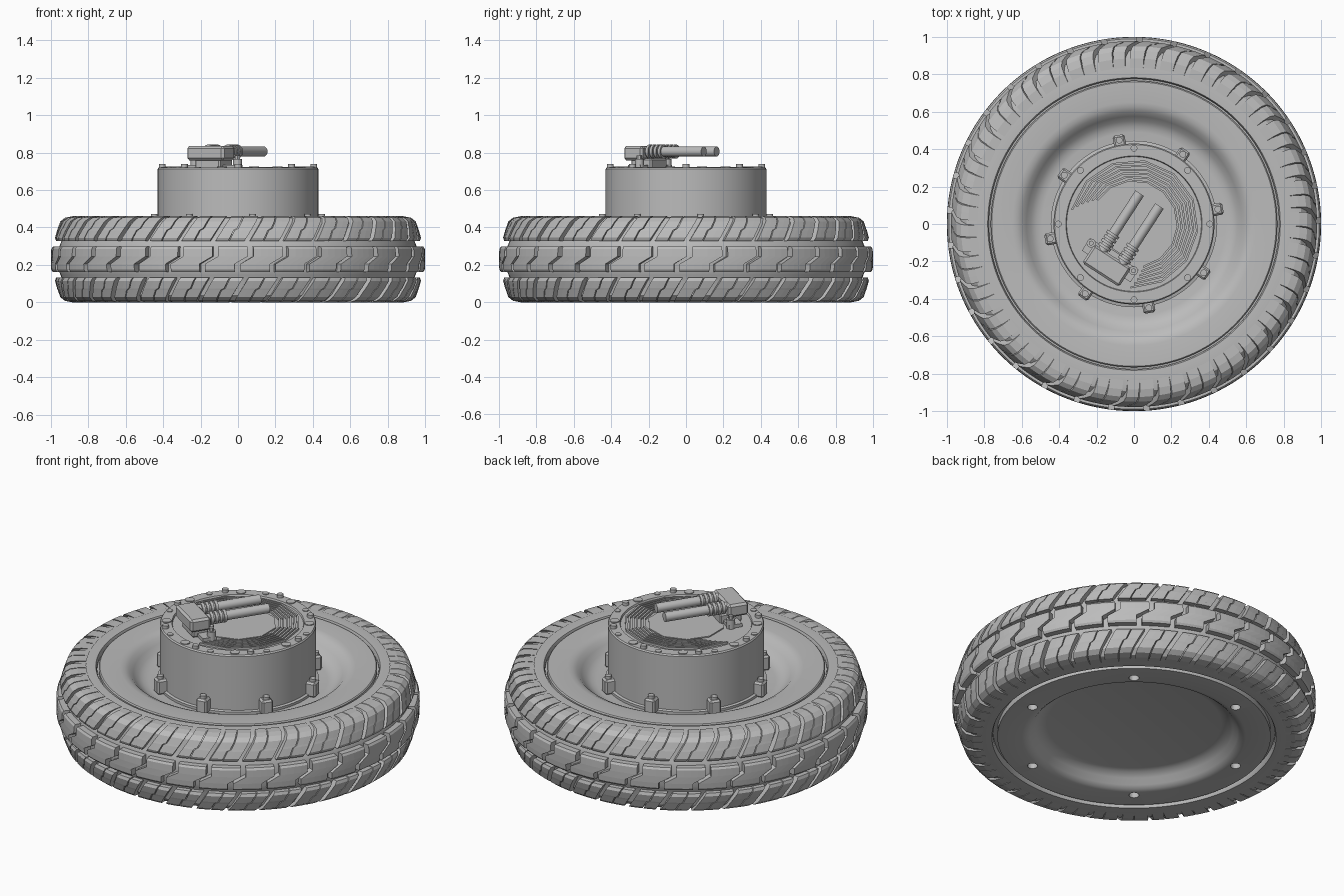
import bpy, bmesh
from math import sin, cos, tau, radians
from mathutils import Matrix, Vector

if "Cube" in bpy.data.objects:
    bpy.data.objects.remove(bpy.data.objects["Cube"])

grey = bpy.data.materials.new("plain grey")
grey.use_nodes = True
grey.diffuse_color = (0.5, 0.5, 0.5, 1)
grey.node_tree.nodes["Principled BSDF"].inputs["Base Color"].default_value = (0.5, 0.5, 0.5, 1)


def finish(name, bm, smooth=True):
    bmesh.ops.recalc_face_normals(bm, faces=bm.faces)
    mesh = bpy.data.meshes.new(name)
    bm.to_mesh(mesh)
    bm.free()
    mesh.materials.append(grey)
    ob = bpy.data.objects.new(name, mesh)
    bpy.context.collection.objects.link(ob)
    bpy.ops.object.select_all(action="DESELECT")
    ob.select_set(True)
    bpy.context.view_layer.objects.active = ob
    if smooth:
        bpy.ops.object.shade_smooth_by_angle(angle=radians(32))
    return ob


def lathe(name, profile, steps=128, closed=False):
    bm = bmesh.new()
    pts = profile + profile[:1] if closed else profile
    verts = [bm.verts.new((r, 0, z)) for r, z in pts]
    edges = [bm.edges.new(pair) for pair in zip(verts, verts[1:])]
    bmesh.ops.spin(bm, geom=verts + edges, cent=(0, 0, 0), axis=(0, 0, 1),
                   angle=tau, steps=steps, use_merge=True)
    bmesh.ops.remove_doubles(bm, verts=bm.verts, dist=1e-5)
    return finish(name, bm)


def loft(bm, rows, depth, n, turn=0, flip=False):
    """Curved block; each row is (outer radius, z, start angle, end angle)."""
    rings = []
    for r, z, a, b in rows:
        arc = [a + (b - a) * i / n for i in range(n + 1)]
        loop = [(r, t) for t in arc] + [(r - depth, t) for t in reversed(arc)]
        ring = []
        for rad, t in loop:
            t, h = (-t, 0.46 - z) if flip else (t, z)
            ring.append(bm.verts.new((rad * cos(t + turn), rad * sin(t + turn), h)))
        rings.append(ring)
    for low, high in zip(rings, rings[1:]):
        for i in range(len(low)):
            j = (i + 1) % len(low)
            bm.faces.new((low[i], low[j], high[j], high[i]))
    # end caps as quads between outer and inner arcs
    for ring in (rings[0], rings[-1]):
        for i in range(n):
            bm.faces.new((ring[i], ring[i + 1], ring[-2 - i], ring[-1 - i]))


def cylinder(bm, start, end, r, seg=20):
    a, b = Vector(start), Vector(end)
    rot = (b - a).to_track_quat("Z", "Y").to_matrix().to_4x4()
    bmesh.ops.create_cone(bm, cap_ends=True, segments=seg, radius1=r, radius2=r,
                          depth=(b - a).length, matrix=Matrix.Translation((a + b) / 2) @ rot)


def box(bm, centre, size, angle, bevel=0.0):
    m = Matrix.Translation(centre) @ Matrix.Rotation(angle, 4, "Z") @ Matrix.Diagonal((*size, 1))
    verts = bmesh.ops.create_cube(bm, size=1, matrix=m)["verts"]
    if bevel:
        edges = list({e for v in verts for e in v.link_edges})
        bmesh.ops.bevel(bm, geom=edges, offset=bevel, segments=1, affect="EDGES")


def polar(r, degrees, z):
    t = radians(degrees)
    return (r * cos(t), r * sin(t), z)


# Tyre carcass, symmetric about its mid plane
half = [(0.775, 0.44), (0.782, 0.455), (0.86, 0.457), (0.895, 0.45),
        (0.925, 0.42), (0.94, 0.34), (0.948, 0.315), (0.958, 0.29)]
lathe("tyre", half + [(r, 0.46 - z) for r, z in reversed(half)], closed=True)

# Tread: two-piece slanted shoulder lugs and stepped centre lugs
PITCH = tau / 33
shoulder = [(0.972, 0.328, 0), (0.978, 0.345, 0.01), (0.967, 0.385, 0.03),
            (0.963, 0.395, 0.05), (0.95, 0.432, 0.07), (0.925, 0.452, 0.08), (0.885, 0.46, 0.085)]
bm = bmesh.new()
for k in range(33):
    for flip in (False, True):
        for left, right in ((0.018, 0.088), (0.094, PITCH - 0.012)):
            rows = []
            for i, (r, z, slant) in enumerate(shoulder):
                plain = 0.085 * (z - 0.328) / 0.132
                lo = left + (plain if left < 0.05 else slant)
                hi = right + (slant if left < 0.05 else plain)
                rows.append((r, z, lo, hi))
            loft(bm, rows, 0.05, 2, k * PITCH, flip)
finish("shoulder_tread", bm, False)

bm = bmesh.new()
for k in range(33):
    rows = [(r, z, s, s + PITCH - 0.03) for r, z, s in
            ((0.99, 0.163, -0.035), (0.998, 0.175, -0.035), (1.0, 0.205, -0.035),
             (1.0, 0.245, 0.035), (0.998, 0.285, 0.035), (0.99, 0.297, 0.035))]
    loft(bm, rows, 0.05, 4, k * PITCH)
finish("centre_tread", bm, False)

# Wheel disc dished on both sides, with six holes underneath
rim = lathe("wheel_disc", [
    (0, 0.09), (0.48, 0.09), (0.515, 0.083), (0.545, 0.06), (0.57, 0.03), (0.59, 0.014),
    (0.615, 0.008), (0.752, 0.008), (0.752, 0.04), (0.785, 0.04), (0.785, 0.43),
    (0.766, 0.43), (0.766, 0.45), (0.76, 0.456), (0.65, 0.456), (0.625, 0.452), (0.6, 0.44),
    (0.575, 0.415), (0.55, 0.388), (0.52, 0.372), (0.49, 0.367), (0, 0.367)])
bm = bmesh.new()
for k in range(6):
    cylinder(bm, polar(0.645, 50 + 60 * k, -0.05), polar(0.645, 50 + 60 * k, 0.07), 0.028, 24)
cutter = finish("hole_cutter", bm, False)
cutter.hide_render = True
cut = rim.modifiers.new("holes", "BOOLEAN")
cut.operation, cut.object, cut.solver = "DIFFERENCE", cutter, "EXACT"
bpy.context.view_layer.objects.active = rim
bpy.ops.object.modifier_apply(modifier="holes")
bpy.data.objects.remove(cutter)

# Motor housing with a shallow recess in its lid
lathe("motor_housing", [(0, 0.36), (0.445, 0.36), (0.445, 0.382), (0.43, 0.386), (0.43, 0.712),
                        (0.424, 0.72), (0.364, 0.72), (0.36, 0.71), (0, 0.71)], 96)

# Mounting tabs around the foot of the housing
bm = bmesh.new()
for k in range(8):
    a = 10 + 45 * k
    box(bm, polar(0.445, a, 0.41), (0.075, 0.065, 0.09), radians(a), 0.01)
    cylinder(bm, polar(0.455, a, 0.44), polar(0.455, a, 0.472), 0.018)
finish("mounting_tabs", bm)

# Lid bolts: raised heads, wide flat caps and small flat caps
bm = bmesh.new()
for k in range(8):
    for offset, r, ring, top in ((0, 0.018, 0.405, 0.738), (13, 0.018, 0.405, 0.724),
                                 (32.5, 0.026, 0.393, 0.725)):
        a = offset + 45 * k
        cylinder(bm, polar(ring, a, 0.7), polar(ring, a, top), r)
finish("lid_bolts", bm)

# Faceted cooling ribs and central plate on the lid
bm = bmesh.new()
for k in range(6):
    r = 0.345 - 0.021 * k
    start, end = radians(-93 + 3 * k), radians(167 - 4 * k)
    loft(bm, [(r, 0.705, start, end), (r, 0.722, start, end)], 0.011, 9)
finish("cooling_ribs", bm, False)
bm = bmesh.new()
cylinder(bm, (0, 0, 0.7), (0, 0, 0.717), 0.215, 10)
finish("centre_plate", bm, False)

# Cable connector, aligned along the cable direction
ANGLE = radians(57)
along = Vector((cos(ANGLE), sin(ANGLE), 0))
across = Vector((sin(ANGLE), -cos(ANGLE), 0))
tip = Vector((0.083, 0.13, 0))


def at(back, side, z):
    return tip - along * back + across * side + Vector((0, 0, z))


bm = bmesh.new()
box(bm, at(0.42, 0, 0.797), (0.12, 0.235, 0.076), ANGLE, 0.012)
box(bm, at(0.39, 0, 0.74), (0.13, 0.16, 0.06), ANGLE, 0.008)
box(bm, at(0.385, 0, 0.724), (0.08, 0.31, 0.02), ANGLE)
finish("connector_block", bm)
bm = bmesh.new()
for side in (-0.135, 0.135):
    cylinder(bm, at(0.365, side, 0.71), at(0.365, side, 0.765), 0.024)
    cylinder(bm, at(0.365, side, 0.76), at(0.365, side, 0.785), 0.014, 6)
finish("connector_bolts", bm)

# Two cables with ribbed strain reliefs
bm = bmesh.new()
for side in (-0.063, 0.063):
    cylinder(bm, at(0.4, side, 0.806), at(0, side, 0.806), 0.027, 24)
    for k in range(4):
        back = 0.35 - 0.026 * k
        cylinder(bm, at(back, side, 0.806), at(back - 0.016, side, 0.806), 0.037, 24)
finish("cables", bm)
